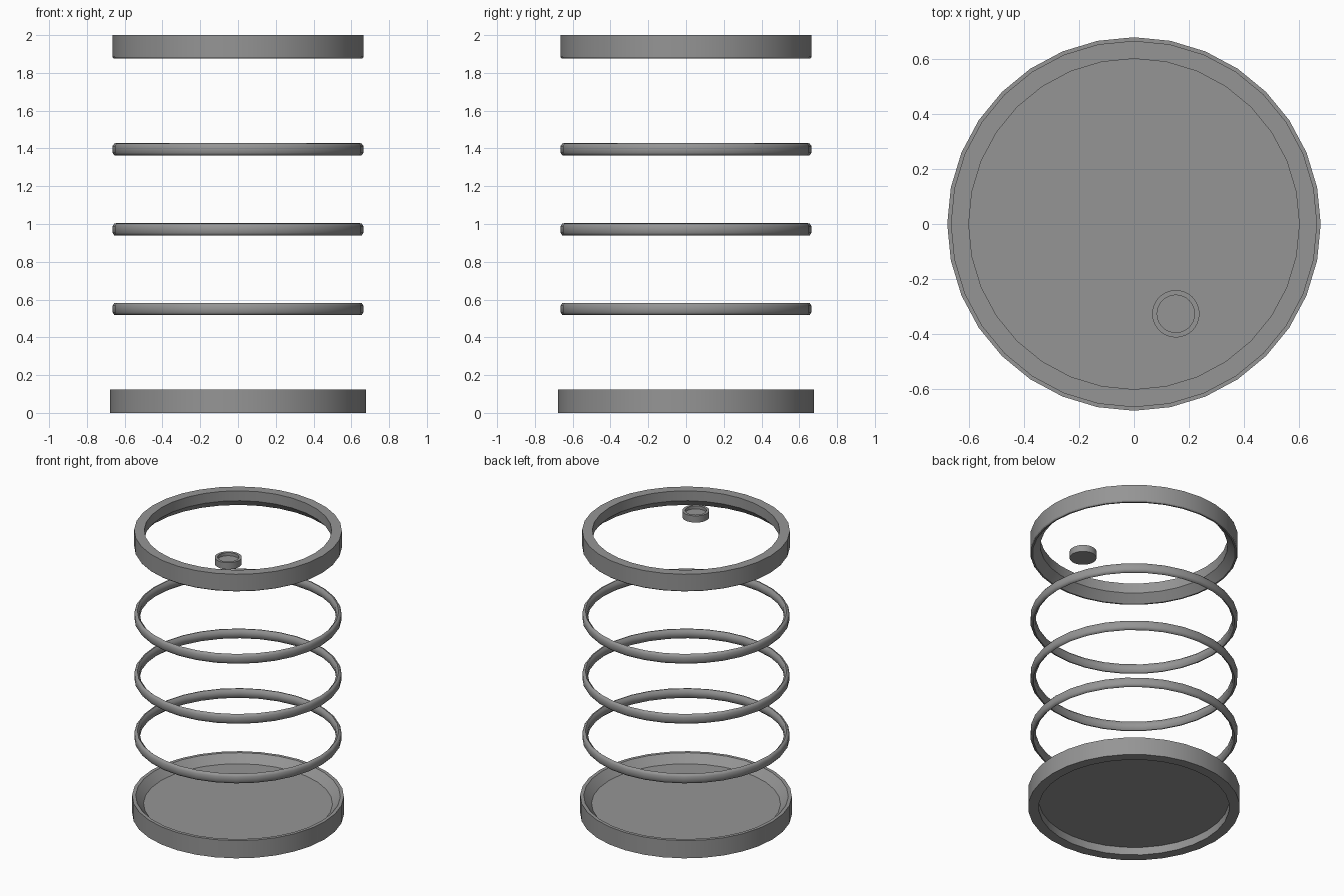
import bpy, bmesh, math

if "Cube" in bpy.data.objects:
    bpy.data.objects.remove(bpy.data.objects["Cube"])

# Dark grey paint shared by all parts
paint = bpy.data.materials.new("dark_grey")
paint.diffuse_color = (0.3, 0.3, 0.3, 1)
paint.use_nodes = True
paint.node_tree.nodes["Principled BSDF"].inputs["Base Color"].default_value = paint.diffuse_color


def lathe(name, profile, sides=32, center=(0, 0), closed=True, cut=30):
    """Revolve (radius, z) points; a radius of 0 becomes a pole."""
    bm = bmesh.new()
    rings = []
    for r, z in profile:
        if r == 0:
            rings.append([bm.verts.new((0, 0, z))] * sides)
        else:
            rings.append([bm.verts.new((r * math.cos(2 * math.pi * i / sides),
                                        r * math.sin(2 * math.pi * i / sides), z))
                          for i in range(sides)])
    pairs = list(zip(rings, rings[1:]))
    if closed:
        pairs.append((rings[-1], rings[0]))
    for a, b in pairs:
        for i in range(sides):
            j = (i + 1) % sides
            quad = list(dict.fromkeys((a[i], a[j], b[j], b[i])))
            if len(quad) > 2:
                bm.faces.new(quad)
    bmesh.ops.recalc_face_normals(bm, faces=bm.faces)
    mesh = bpy.data.meshes.new(name)
    bm.to_mesh(mesh)
    bm.free()
    mesh.materials.append(paint)
    obj = bpy.data.objects.new(name, mesh)
    obj.location = (*center, 0)
    bpy.context.collection.objects.link(obj)
    bpy.context.view_layer.objects.active = obj
    obj.select_set(True)
    bpy.ops.object.shade_smooth_by_angle(angle=math.radians(cut))
    obj.select_set(False)
    return obj


# Bottom rim with the recessed base plate
lathe("bottom_rim", [(0, 0.055), (0.61, 0.055), (0.61, 0), (0.678, 0),
                     (0.678, 0.125), (0.655, 0.125), (0.605, 0.07), (0, 0.07)],
      closed=False)

# Open top rim, flared inside towards the bottom
lathe("top_rim", [(0.60, 2.0), (0.665, 2.0), (0.665, 1.885), (0.66, 1.877),
                  (0.65, 1.877), (0.60, 1.93)])

# Rounded hoops around the barrel
for n, z in enumerate((0.55, 0.971, 1.395), 1):
    lathe(f"hoop_{n}", [(0.63, z - 0.018), (0.645, z - 0.033), (0.655, z - 0.031),
                        (0.664, z - 0.018), (0.664, z + 0.018), (0.655, z + 0.031),
                        (0.645, z + 0.033), (0.63, z + 0.018)], cut=50)

# Small filler cap with a recessed top
lathe("filler_cap", [(0, 1.93), (0.086, 1.93), (0.086, 1.977), (0.068, 1.977),
                     (0.068, 1.955), (0, 1.955)],
      center=(0.152, -0.326), closed=False)
